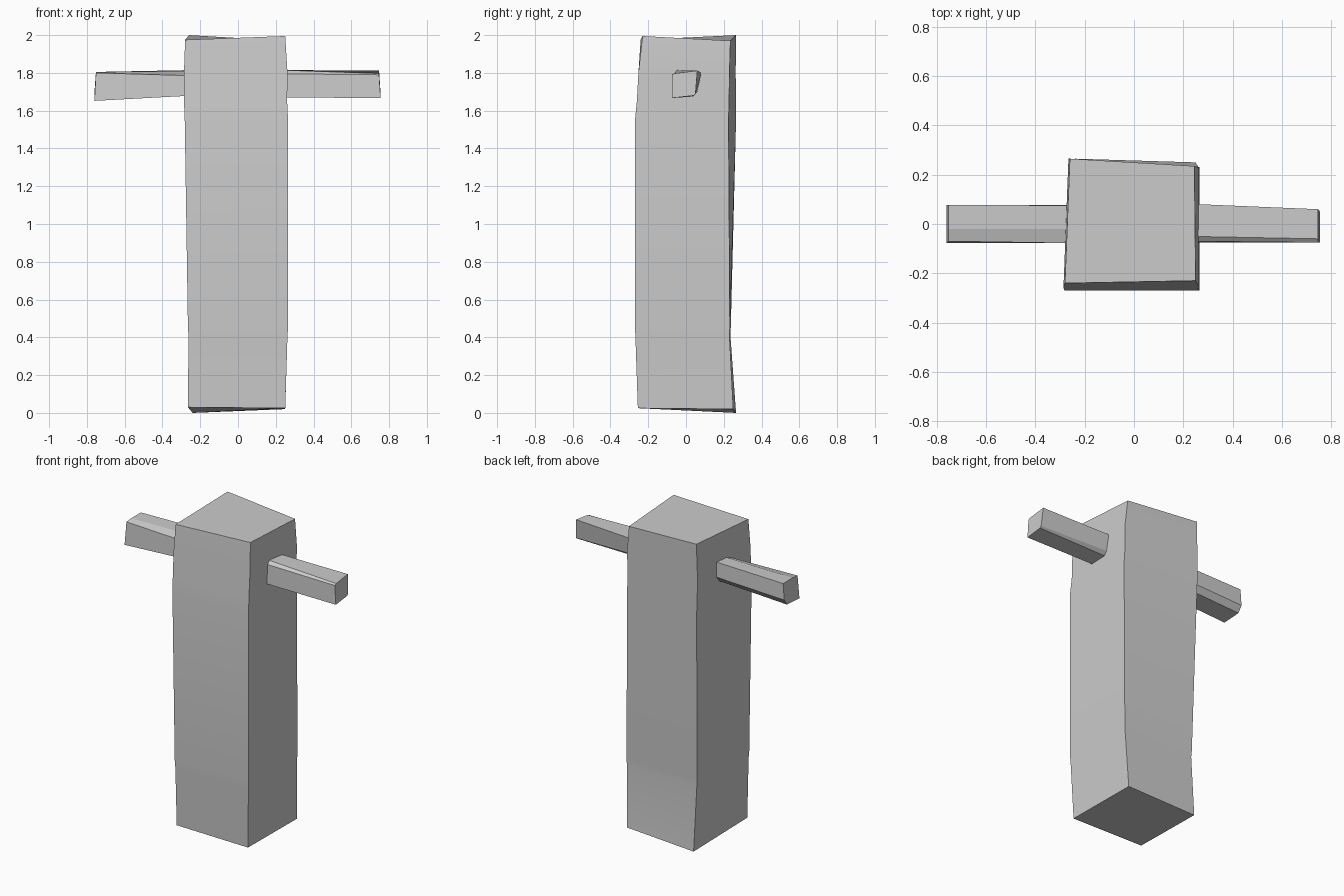
import bpy
import bmesh

old = bpy.data.objects.get("Cube")
if old:
    bpy.data.objects.remove(old, do_unlink=True)

# Plain grey for the whole model
grey = bpy.data.materials.new("plain_grey")
grey.use_nodes = True
colour = (0.6, 0.6, 0.6, 1)
grey.diffuse_color = colour
grey.node_tree.nodes["Principled BSDF"].inputs["Base Color"].default_value = colour


def loft(name, rings):
    """Skin a closed solid through rings of matching points."""
    bm = bmesh.new()
    loops = [[bm.verts.new(p) for p in ring] for ring in rings]
    n = len(loops[0])
    for a, b in zip(loops, loops[1:]):
        for i in range(n):
            j = (i + 1) % n
            bm.faces.new((a[i], a[j], b[j], b[i]))
    bm.faces.new(loops[0][::-1])
    bm.faces.new(loops[-1])
    bmesh.ops.recalc_face_normals(bm, faces=bm.faces)
    mesh = bpy.data.meshes.new(name)
    bm.to_mesh(mesh)
    bm.free()
    mesh.materials.append(grey)
    obj = bpy.data.objects.new(name, mesh)
    bpy.context.collection.objects.link(obj)
    bpy.ops.object.select_all(action="DESELECT")
    obj.select_set(True)
    bpy.context.view_layer.objects.active = obj
    bpy.ops.object.shade_smooth_by_angle(angle=0.2)
    return obj


def level(z, left, right, front, back_right, back_left):
    """One horizontal, slightly skewed section of the post."""
    return [(left, front, z), (right, front, z),
            (right, back_right, z), (left + 0.02, back_left, z)]


# Rough hewn post with uneven ends
bottom = [(-0.265, -0.25, 0.03), (0.25, -0.255, 0.025),
          (0.25, 0.25, 0.02), (-0.24, 0.265, 0)]
top = [(-0.28, -0.24, 1.975), (0.25, -0.23, 1.995),
       (0.245, 0.235, 1.97), (-0.26, 0.265, 2)]
loft("post", [
    bottom,
    level(0.41, -0.262, 0.262, -0.268, 0.23, 0.235),
    level(0.45, -0.265, 0.265, -0.27, 0.232, 0.237),
    level(1.55, -0.282, 0.265, -0.27, 0.225, 0.265),
    level(1.65, -0.286, 0.26, -0.26, 0.228, 0.265),
    level(1.80, -0.286, 0.262, -0.252, 0.23, 0.263),
    top,
])


# Stubby arms, each lofted from the post out to a crooked end
def arm(name, root_x, root, end_low_x, end_high_x, end):
    rings = [[(root_x, y, z) for y, z in root]]
    rings.append([(end_high_x if z > 1.74 else end_low_x, y, z) for y, z in end])
    loft(name, rings)


arm("left_arm", 0.22,
    [(-0.075, 1.67), (-0.07, 1.795), (-0.05, 1.815),
     (0.082, 1.80), (0.06, 1.70), (0.04, 1.675)],
    0.755, 0.747,
    [(-0.075, 1.667), (-0.075, 1.79), (-0.06, 1.797),
     (0.06, 1.812), (0.05, 1.69), (0.04, 1.68)])
arm("right_arm", -0.24,
    [(-0.078, 1.68), (-0.078, 1.785), (-0.02, 1.81),
     (0.075, 1.815), (0.078, 1.72), (0.05, 1.685)],
    -0.76, -0.752,
    [(-0.078, 1.652), (-0.07, 1.80), (-0.02, 1.805),
     (0.078, 1.805), (0.078, 1.70), (0.05, 1.66)])
